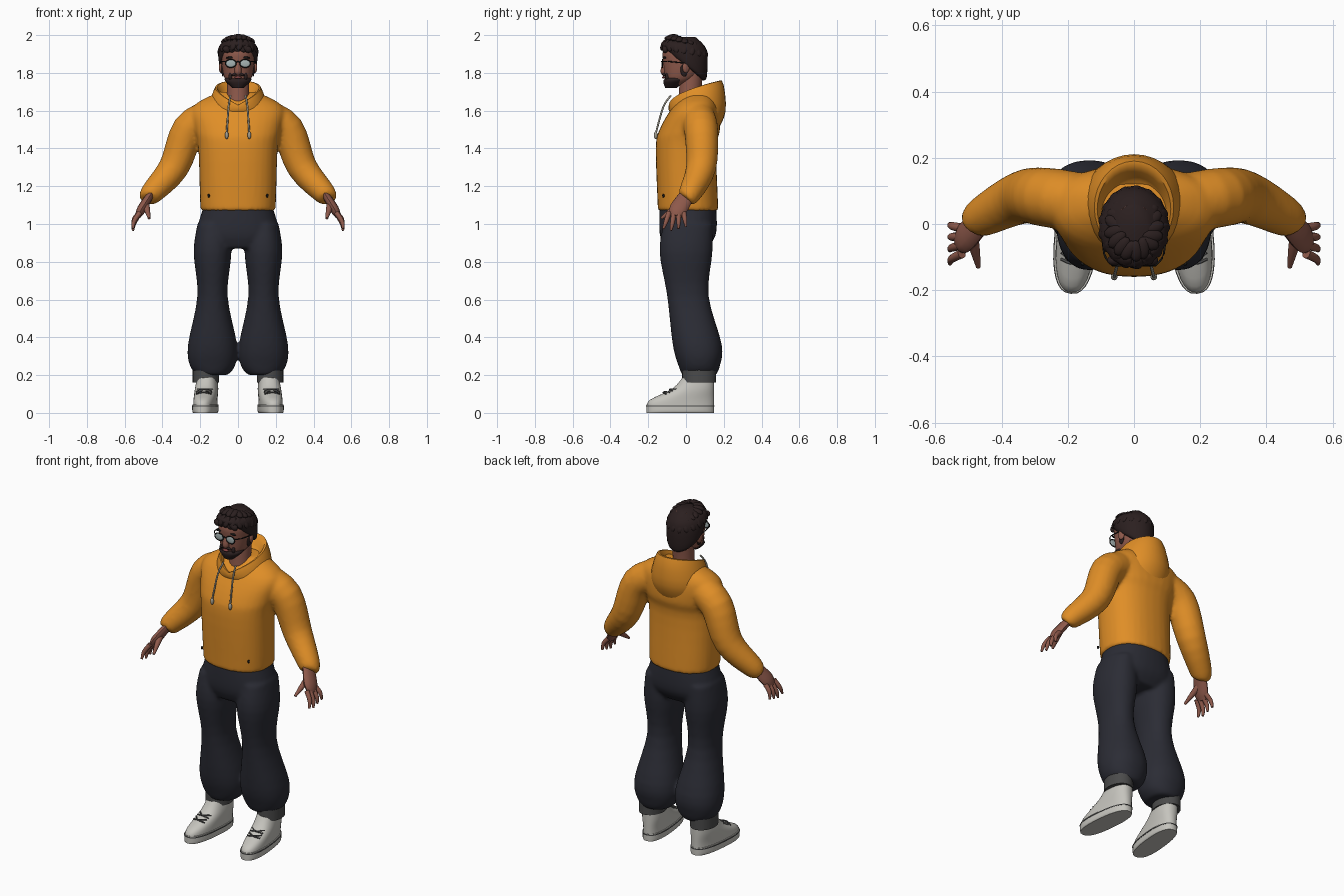
import bpy, bmesh, math, random
from mathutils import Vector, Matrix

random.seed(4)
if "Cube" in bpy.data.objects:
    bpy.data.objects.remove(bpy.data.objects["Cube"])


def material(name, red, green, blue):
    mat = bpy.data.materials.new(name)
    mat.use_nodes = True
    colour = (red, green, blue, 1)
    mat.diffuse_color = colour
    mat.node_tree.nodes["Principled BSDF"].inputs["Base Color"].default_value = colour
    return mat


ORANGE = material("orange_cotton", .74, .27, .02)
NAVY = material("dark_navy_cloth", .024, .025, .035)
GREY = material("dark_grey_rib", .07, .07, .07)
WHITE = material("off_white_canvas", .56, .55, .51)
SKIN = material("brown_skin", .27, .1, .07)
HAIR = material("dark_brown_hair", .024, .014, .014)
LENS = material("pale_lens", .38, .45, .45)
BLACK = material("black_frame", .01, .01, .01)
CORD = material("grey_cord", .36, .34, .28)
LIP = material("lip_red", .25, .06, .06)
SIDES = {"left": 1, "right": -1}


def spline(keys, steps):
    """Catmull-Rom interpolation of the key tuples."""
    last = len(keys) - 1
    result = []
    for i in range(last):
        around = zip(keys[max(i - 1, 0)], keys[i], keys[i + 1], keys[min(i + 2, last)])
        quads = list(around)
        for j in range(steps):
            t = j / steps
            result.append([b + t / 2 * (c - a + t * (2 * a - 5 * b + 4 * c - d + t * (3 * (b - c) + d - a)))
                           for a, b, c, d in quads])
    return result + [list(keys[last])]


def skin_rings(bm, rings):
    """Join rings of points into a closed skin."""
    loops = [[bm.verts.new(co) for co in ring] for ring in rings]
    for low, high in zip(loops, loops[1:]):
        for k in range(len(low)):
            bm.faces.new((low[k - 1], low[k], high[k], high[k - 1]))
    bm.faces.new(loops[0])
    bm.faces.new(loops[-1])


def circle(count):
    return [(math.cos(math.tau * k / count), math.sin(math.tau * k / count)) for k in range(count)]


def stack(bm, keys, x=0, boxy=2, peak=1, count=32):
    """Level ovals (height, y, half width, half depth, optional rise to the back)."""
    def soften(value):
        return math.copysign(abs(value) ** (2 / boxy), value)
    rings = []
    for z, y, wide, deep, *rise in spline(keys, 4):
        lift = rise[0] if rise else 0
        rings.append([(x + wide * soften(c), y + deep * soften(s), z + lift * max(0, (1 + s) / 2) ** peak)
                      for c, s in circle(count)])
    skin_rings(bm, rings)


def limb(bm, keys, side=1, flat=1, count=12, steps=4):
    """Round tube along (x, y, z, radius) keys, mirrored by side."""
    path = spline(keys, steps)
    centres = [Vector((side * x, y, z)) for x, y, z, radius in path]
    rings = []
    for i, centre in enumerate(centres):
        along = (centres[min(i + 1, len(path) - 1)] - centres[max(i - 1, 0)]).normalized()
        across = Vector((1, 0, 0)) if abs(along.y) > .9 else Vector((0, 1, 0))
        u = across.cross(along).normalized()
        v = along.cross(u) * flat
        rings.append([centre + path[i][3] * (u * c + v * s) for c, s in circle(count)])
    skin_rings(bm, rings)


def cord(bm, points, radius, side=1):
    limb(bm, [(*point, radius) for point in points], side, count=8)


def ball(bm, place, size, turn=0, axis='Y'):
    matrix = Matrix.Translation(place) @ Matrix.Rotation(turn, 4, axis) @ Matrix.Diagonal((*size, 1))
    bmesh.ops.create_uvsphere(bm, u_segments=16, v_segments=10, radius=1, matrix=matrix)


def finish(name, bm, mat, fuse=False, turn=None):
    bmesh.ops.recalc_face_normals(bm, faces=bm.faces)
    if turn:
        bm.transform(turn)
    mesh = bpy.data.meshes.new(name)
    bm.to_mesh(mesh)
    bm.free()
    mesh.materials.append(mat)
    mesh.polygons.foreach_set("use_smooth", [True] * len(mesh.polygons))
    mesh.set_sharp_from_angle(angle=math.radians(50))
    part = bpy.data.objects.new(name, mesh)
    bpy.context.scene.collection.objects.link(part)
    if fuse:
        remesh = part.modifiers.new("fuse", 'REMESH')
        remesh.mode, remesh.voxel_size, remesh.use_smooth_shade = 'VOXEL', .011, True
        soften = part.modifiers.new("soften", 'SMOOTH')
        soften.factor, soften.iterations = .5, 5


# Hoodie: torso and sleeves fused together
bm = bmesh.new()
stack(bm, [(1.07, .01, .19, .16), (1.1, .01, .2, .16), (1.4, 0, .21, .16),
           (1.5, .02, .23, .16), (1.62, .05, .24, .12), (1.7, .07, .1, .06)], boxy=2.3)
for side in SIDES.values():
    limb(bm, [(.14, .06, 1.57, .09), (.26, .08, 1.5, .09), (.34, .08, 1.3, .08),
              (.46, .02, 1.16, .06), (.48, 0, 1.13, .04)], side, count=24)
finish("hoodie_body", bm, ORANGE, fuse=True)

# Hood resting on the shoulders, open in a V at the throat
bm = bmesh.new()
stack(bm, [(1.56, .05, .14, .11, -.08), (1.6, .06, .16, .15, 0),
           (1.63, .05, .12, .14, .13), (1.62, .03, .09, .1, .08)], peak=.5)
finish("hood", bm, ORANGE)

# Trousers: hips and baggy legs fused together
bm = bmesh.new()
stack(bm, [(1.1, .01, .18, .15), (.95, .01, .22, .15), (.87, 0, .18, .11)], boxy=2.3)
for side in SIDES.values():
    stack(bm, [(1, .01, .08, .13), (.85, 0, .1, .14), (.62, .01, .08, .11), (.36, .06, .13, .13),
               (.25, .07, .12, .11), (.2, .07, .08, .09)], x=side * .135, boxy=2.2)
finish("trousers", bm, NAVY, fuse=True)

for name, side in SIDES.items():
    # Drawstring and pocket stud
    bm = bmesh.new()
    cord(bm, [(.04, -.08, 1.68), (.05, -.12, 1.62), (.06, -.16, 1.48)], .005, side)
    ball(bm, (side * .06, -.16, 1.47), (.01, .01, .02))
    finish(name + "_drawstring", bm, CORD)
    bm = bmesh.new()
    ball(bm, (side * .155, -.12, 1.15), (.006, .006, .01))
    finish(name + "_pocket_stud", bm, BLACK)

    # Ribbed ankle cuff
    bm = bmesh.new()
    stack(bm, [(.16, .07, .07, .09), (.23, .07, .07, .09)], x=side * .17)
    finish(name + "_ankle_cuff", bm, GREY)

    # Shoe with its toe turned outwards, laces and a line around the sole
    turn = Matrix.Translation((side * .17, 0, 0)) @ Matrix.Rotation(side * .1, 4, 'Z')
    bm = bmesh.new()
    stack(bm, [(0, -.03, .06, .18), (.01, -.03, .065, .18), (.045, -.03, .065, .18)], boxy=2.5)
    stack(bm, [(.03, -.03, .06, .18), (.07, -.02, .06, .17), (.13, .04, .06, .11),
               (.2, .07, .05, .08)], boxy=2.4)
    finish(name + "_shoe", bm, WHITE, turn=turn)
    bm = bmesh.new()
    stack(bm, [(.035, -.03, .067, .182), (.04, -.03, .067, .182)], boxy=2.5)
    for k in range(4):
        y, z = .034 * k - .12, .015 * k + .11
        for across in SIDES.values():
            cord(bm, [(-.04, y + .01, z - .01), (0, y, z), (.04, y + .03, z)], .004, across)
    finish(name + "_laces_and_sole_line", bm, GREY, turn=turn)

    # Hand: palm, four fanned fingers and a thumb
    bm = bmesh.new()
    limb(bm, [(.46, .01, 1.16, .02), (.51, -.04, 1.08, .024), (.53, -.05, 1.04, .015)], side, flat=2)
    for k in range(4):
        base = .026 * k - .09
        fan = .014 * k - .03
        tip = .965 + .01 * abs(k - 1)
        limb(bm, [(.52, base, 1.06, .014), (.55, base + fan / 2, tip + .04, .012),
                  (.556, base + fan, tip, .006)], side)
    limb(bm, [(.49, -.03, 1.11, .02), (.48, -.08, 1.07, .015), (.47, -.13, 1.03, .007)], side)
    finish(name + "_hand", bm, SKIN)

    # Ear
    bm = bmesh.new()
    ball(bm, (side * .09, 0, 1.83), (.01, .02, .03), side * .3, 'Z')
    finish(name + "_ear", bm, SKIN)

# Head with neck and nose
bm = bmesh.new()
stack(bm, [(1.73, -.07, .03, .03), (1.77, -.03, .07, .08), (1.85, -.01, .086, .11),
           (1.92, -.01, .086, .11), (1.98, 0, .05, .06)], boxy=2.2)
stack(bm, [(1.58, .02, .07, .07), (1.67, .02, .06, .06), (1.8, .03, .06, .06)])
limb(bm, [(0, -.11, 1.79, .01), (0, -.115, 1.81, .02), (0, -.11, 1.87, .008)])
finish("head", bm, SKIN)

# Beard with moustache and sideburns, and the lips
bm = bmesh.new()
stack(bm, [(1.72, -.08, .03, .03), (1.76, -.06, .07, .06), (1.78, -.04, .06, .05)], boxy=2.2)
for side in SIDES.values():
    ball(bm, (side * .016, -.115, 1.792), (.02, .01, .007), side * .3)
    ball(bm, (side * .04, -.1, 1.78), (.01, .01, .02))
    ball(bm, (side * .08, -.01, 1.82), (.008, .02, .04))
finish("beard", bm, HAIR)
bm = bmesh.new()
ball(bm, (0, -.118, 1.776), (.02, .009, .007))
finish("lips", bm, LIP)

# Hair: cap low at the nape, with tousled locks over it
bm = bmesh.new()
stack(bm, [(1.92, 0, .08, .09, -.16), (1.92, 0, .1, .11, -.14),
           (1.96, -.01, .1, .12, -.04), (1.99, 0, .04, .05, 0)])
finish("hair_cap", bm, HAIR)
bm = bmesh.new()
for spread, height, tilt in ((.09, 1.93, 1.1), (.06, 1.97, .3)):
    for c, s in circle(17):
        spin = Matrix.Rotation(math.atan2(s, c) + random.uniform(-.5, .5), 4, 'Z')
        place = Vector((spread * c, spread * 1.2 * s - .01, height - .02 * s))
        lock = bmesh.ops.create_uvsphere(bm, u_segments=12, v_segments=8, radius=1)
        shape = Matrix.Rotation(tilt, 4, 'Y') @ Matrix.Diagonal((.034, .02, .013, 1))
        bmesh.ops.transform(bm, matrix=Matrix.Translation(place) @ spin @ shape, verts=lock["verts"])
for k in range(5):
    ball(bm, (.028 * k - .06, -.11, 1.925), (.022, .016, .018), .5)
finish("hair_locks", bm, HAIR)

# Glasses and eyebrows
lenses, frame = bmesh.new(), bmesh.new()
for side in SIDES.values():
    ball(lenses, (side * .038, -.125, 1.85), (.027, .004, .02))
    rim = [(.038 + .028 * c, -.125, 1.85 + .021 * s) for c, s in circle(16)]
    cord(frame, rim + rim[:1], .003, side)
    cord(frame, [(.064, -.125, 1.86), (.09, -.09, 1.86), (.096, .01, 1.85)], .003, side)
    ball(frame, (side * .04, -.112, 1.882), (.024, .008, .006), side * .12)
cord(frame, [(-.01, -.125, 1.855), (0, -.13, 1.86), (.01, -.125, 1.855)], .003)
finish("lenses", lenses, LENS)
finish("glasses_frame_and_brows", frame, BLACK)
